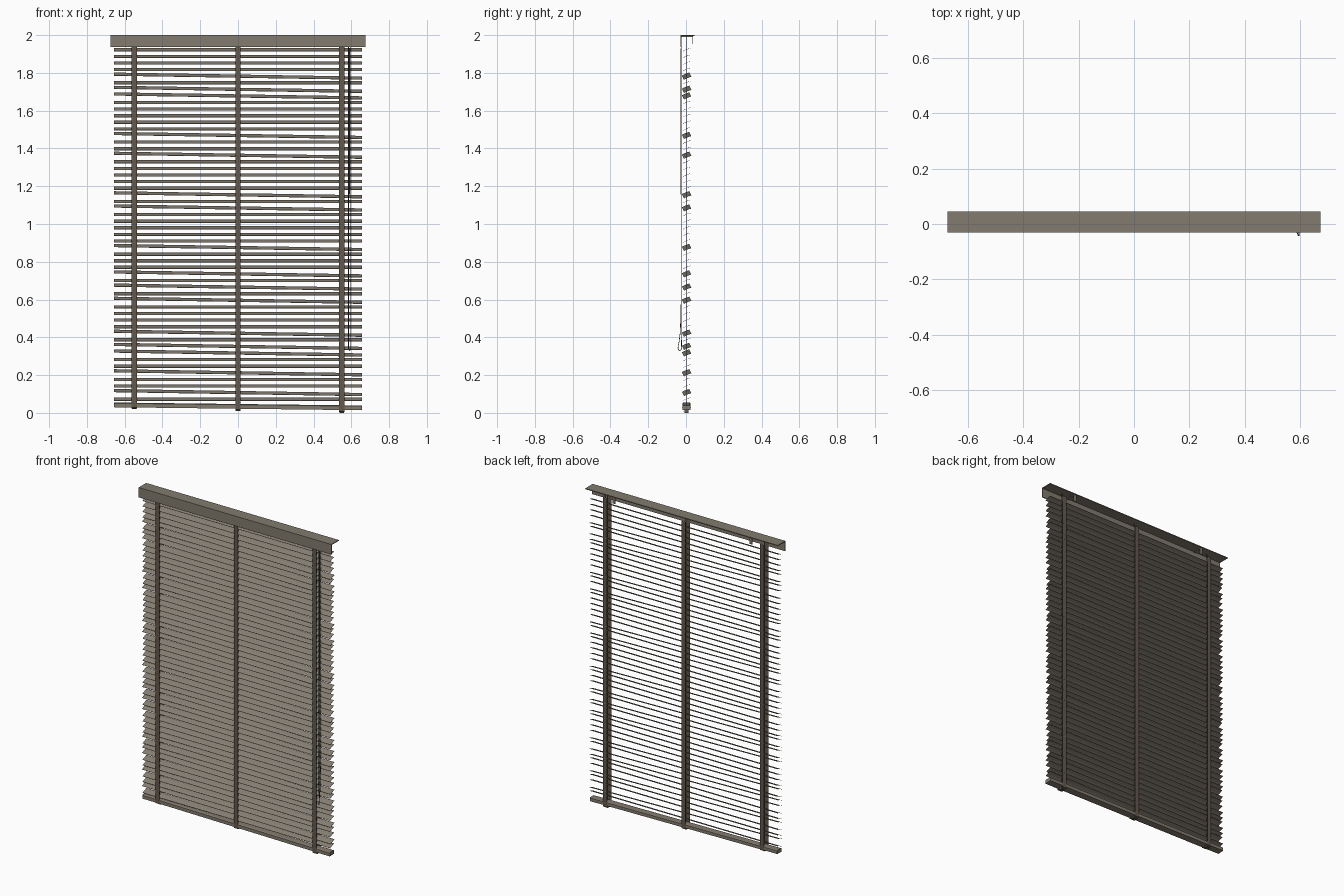
import bpy, bmesh, math
from mathutils import Matrix, Vector

if "Cube" in bpy.data.objects:
    bpy.data.objects.remove(bpy.data.objects["Cube"])


def mat(name, c):
    m = bpy.data.materials.new(name)
    m.diffuse_color = (*c, 1)
    m.use_nodes = True
    m.node_tree.nodes["Principled BSDF"].inputs["Base Color"].default_value = m.diffuse_color
    return m


TAUPE = mat("taupe_rail", (0.225, 0.198, 0.158))
SLAT = mat("taupe_slat", (0.235, 0.21, 0.17))
TAPE = mat("dark_brown_tape", (0.125, 0.10, 0.075))
CORD = mat("dark_cord", (0.09, 0.075, 0.06))


def finish(name, bm, m):
    bmesh.ops.recalc_face_normals(bm, faces=bm.faces)
    me = bpy.data.meshes.new(name)
    bm.to_mesh(me)
    bm.free()
    me.materials.append(m)
    ob = bpy.data.objects.new(name, me)
    bpy.context.collection.objects.link(ob)
    return ob


def box(name, x, y, z, m):
    bm = bmesh.new()
    bmesh.ops.create_cube(bm, size=1)
    for v in bm.verts:
        v.co = Vector([a[0] + (c + 0.5) * (a[1] - a[0]) for c, a in zip(v.co, (x, y, z))])
    return finish(name, bm, m)


def prism(name, prof, x0, x1, m):
    """Closed (y, z) profile swept along x."""
    bm = bmesh.new()
    a = [bm.verts.new((x0, y, z)) for y, z in prof]
    b = [bm.verts.new((x1, y, z)) for y, z in prof]
    n = len(prof)
    for i in range(n):
        j = (i + 1) % n
        bm.faces.new((a[i], a[j], b[j], b[i]))
    bm.faces.new(a)
    bm.faces.new(b[::-1])
    return finish(name, bm, m)


def tube(name, pts, r, m):
    cu = bpy.data.curves.new(name, 'CURVE')
    cu.dimensions = '3D'
    cu.bevel_depth = r
    cu.bevel_resolution = 1
    cu.use_fill_caps = True
    s = cu.splines.new('POLY')
    s.points.add(len(pts) - 1)
    for p, c in zip(s.points, pts):
        p.co = (*c, 1)
    cu.materials.append(m)
    ob = bpy.data.objects.new(name, cu)
    bpy.context.collection.objects.link(ob)
    return ob


# head rail: front fascia with a top flange, open below and behind
prism("head_rail", [(-0.03, 1.937), (-0.03, 2.0), (0.045, 2.0), (0.045, 1.995),
                    (-0.025, 1.995), (-0.025, 1.937)], -0.675, 0.675, TAUPE)

# hanging brackets under the flange
for s in (-1, 1):
    prism("bracket", [(-0.025, 1.995), (0.038, 1.995), (0.038, 1.953), (0.035, 1.953),
                      (0.035, 1.991), (-0.025, 1.991)], s * 0.48 - 0.01, s * 0.48 + 0.01, TAUPE)

# slats: thin, slightly crowned, front edge low; some hang a little crooked
CROOKED = {4, 6, 7, 13, 16, 22, 24, 30, 34, 36, 38, 43, 45, 46, 49, 52}
W, T, SAG = 0.042, 0.0015, 0.0015
us = [-1, -0.5, 0, 0.5, 1]
arc = [(u * W / 2, SAG * (1 - u * u)) for u in us]
slat_prof = arc + [(y, z - T) for y, z in reversed(arc)]
base = prism("slat_00", slat_prof, -0.657, 0.657, SLAT)
tilt = math.radians(22)
for i in range(54):
    ob = base if i == 0 else bpy.data.objects.new(f"slat_{i:02d}", base.data)
    if i:
        bpy.context.collection.objects.link(ob)
    M = Matrix.Rotation(tilt, 4, 'X')
    if i in CROOKED:
        M = Matrix.Rotation(0.016, 4, 'Y') @ Matrix.Rotation(0.008, 4, 'Z') @ M
    ob.matrix_world = Matrix.Translation((0, 0.003, 1.923 - 0.0349 * i)) @ M

# bottom rail, slightly crooked
rail = prism("bottom_rail", [(-0.019, -0.012), (0.025, -0.010), (0.025, 0.010),
                             (0.019, 0.013), (-0.013, 0.013), (-0.019, 0.009)],
             -0.657, 0.657, TAUPE)
rail.matrix_world = Matrix.Translation((0, 0, 0.034)) @ Matrix.Rotation(0.012, 4, 'Y')

# ladder tapes front and back, wrapped below the bottom rail, plus lift cords
for x in (-0.55, 0, 0.55):
    zb = 0.01 - 0.018 * x
    t = 0.001
    prism("ladder_tape", [(-0.022, 1.965), (-0.022, zb + 0.008), (-0.012, zb + 0.004),
                          (0.018, zb + 0.004), (0.027, zb + 0.008), (0.027, 1.965),
                          (0.027 - t, 1.965), (0.027 - t, zb + 0.009), (0.018, zb + 0.005),
                          (-0.012, zb + 0.005), (-0.022 + t, zb + 0.009), (-0.022 + t, 1.965)],
          x - 0.014, x + 0.014, TAPE)
    box("tape_plug", (x - 0.012, x + 0.012), (-0.008, 0.014),
        (max(zb, 0), zb + 0.016), TAPE)
    tube("lift_cord", [(x, 0.003, 1.995), (x, 0.003, 0.03)], 0.0018, CORD)

# pull cord: two strands joined by a loop at the bottom
loop = [(0.585, -0.0245, 1.96), (0.585, -0.0245, 0.42)]
for k in range(9):
    a = math.pi * k / 8
    loop.append((0.585 + 0.012 * k / 8, -0.033 + 0.0095 * math.cos(a), 0.345 - 0.015 * math.sin(a)))
loop += [(0.597, -0.036, 0.38), (0.597, -0.030, 0.43), (0.597, -0.0255, 0.6), (0.597, -0.0245, 1.96)]
tube("pull_cord", loop, 0.0018, CORD)
tube("cord_sleeve", [(0.591, -0.026, 1.93), (0.591, -0.026, 1.155)], 0.003, CORD)
